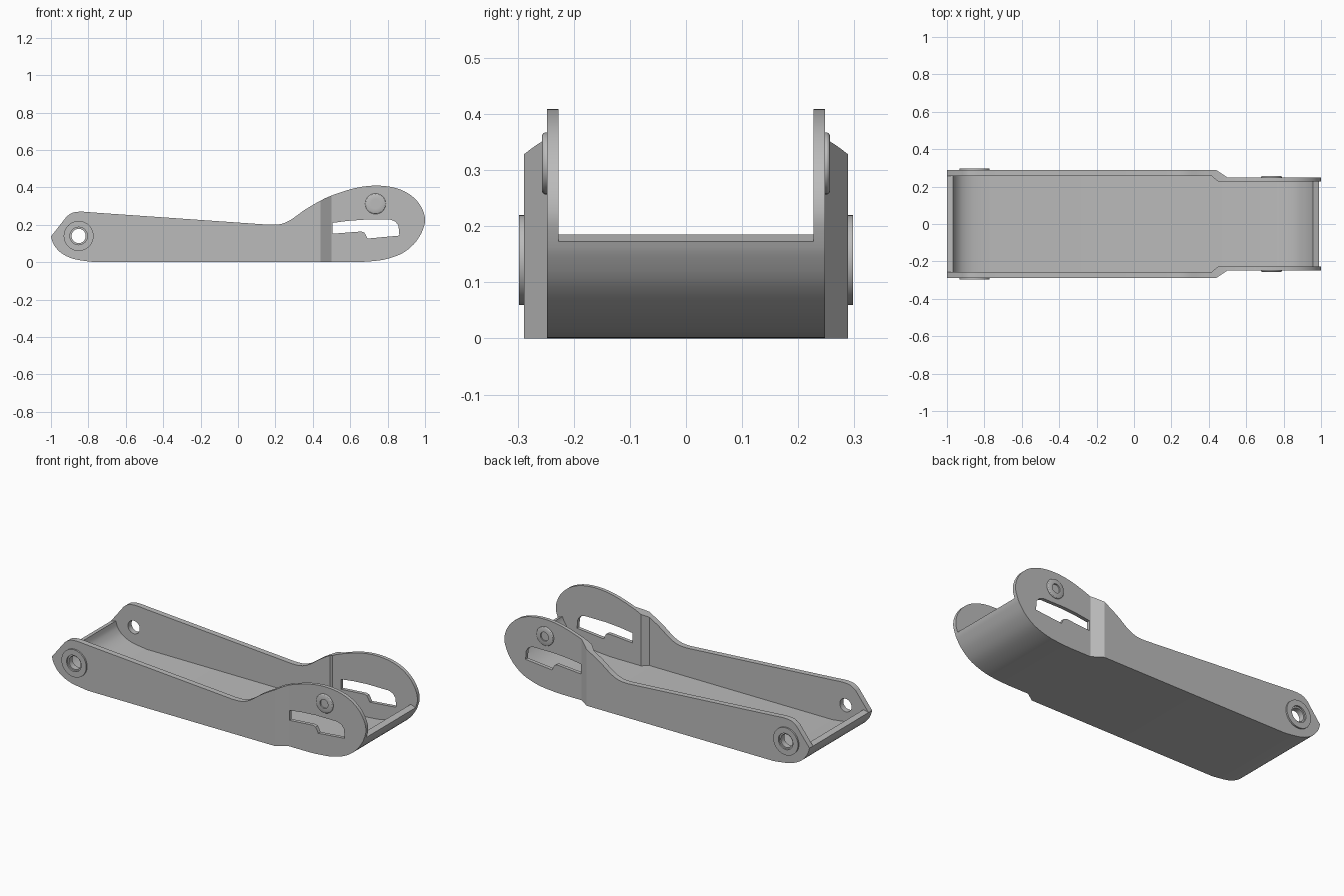
import bpy, bmesh, math
from mathutils import Vector

cube = bpy.data.objects.get("Cube")
if cube:
    bpy.data.objects.remove(cube, do_unlink=True)

grey = bpy.data.materials.new("plain grey")
grey.use_nodes = True
grey.diffuse_color = (0.5, 0.5, 0.5, 1)
grey.node_tree.nodes["Principled BSDF"].inputs["Base Color"].default_value = (0.5, 0.5, 0.5, 1)


def spline(points, steps=4):
    """Smooth run through the points, ends included."""
    p = [Vector(q) for q in points]
    p = [p[0]] + p + [p[-1]]
    out = []
    for a, b, c, d in zip(p, p[1:], p[2:], p[3:]):
        for i in range(steps):
            t = i / steps
            out.append(b + (c - a) * t / 2 + (a * 2 - b * 5 + c * 4 - d) * t**2 / 2
                       + (b * 3 - a - c * 3 + d) * t**3 / 2)
    return out + [p[-1]]


def ramp(x, x0, x1, y0, y1):
    t = min(max((x - x0) / (x1 - x0), 0), 1)
    return y0 + (y1 - y0) * t


# Half widths of the channel, stepping in near the front end
INNER_BEND, OUTER_BEND = (0.415, 0.45), (0.44, 0.5)


def inner(x):
    return ramp(x, *INNER_BEND, 0.256, 0.227)


def outer(x):
    return ramp(x, *OUTER_BEND, 0.289, 0.248)


def finish(bm, name):
    bmesh.ops.recalc_face_normals(bm, faces=bm.faces)
    mesh = bpy.data.meshes.new(name)
    bm.to_mesh(mesh)
    bm.free()
    mesh.materials.append(grey)
    obj = bpy.data.objects.new(name, mesh)
    bpy.context.collection.objects.link(obj)
    return obj


def prism(name, outline, low, high, cuts=()):
    """Extrude an x-z outline between two y functions of x."""
    bm = bmesh.new()
    face = bm.faces.new([bm.verts.new((x, 0, z)) for x, z in outline])
    made = bmesh.ops.extrude_face_region(bm, geom=[face])["geom"]
    for v in made:
        if isinstance(v, bmesh.types.BMVert):
            v.co.y = 1
    for x in cuts:
        bmesh.ops.bisect_plane(bm, geom=bm.verts[:] + bm.edges[:] + bm.faces[:],
                               dist=1e-5, plane_co=(x, 0, 0), plane_no=(1, 0, 0))
    for v in bm.verts:
        v.co.y = high(v.co.x) if v.co.y > 0.5 else low(v.co.x)
    return finish(bm, name)


def lathe(name, section, x, y, z, side, closed, sides=40):
    """Turn a radius/height section about the y axis."""
    bm = bmesh.new()
    rings = []
    for r, h in section:
        rings.append([bm.verts.new((x + r * math.cos(a), side * (y + h), z + r * math.sin(a)))
                      for a in (math.tau * i / sides for i in range(sides))])
    pairs = list(zip(rings, rings[1:]))
    if closed:
        pairs.append((rings[-1], rings[0]))
    else:
        bm.faces.new(rings[0])
        bm.faces.new(rings[-1])
    for a, b in pairs:
        for i in range(sides):
            j = (i + 1) % sides
            bm.faces.new((a[i], a[j], b[j], b[i]))
    return finish(bm, name)


def smooth(obj):
    bpy.ops.object.select_all(action='DESELECT')
    obj.select_set(True)
    bpy.context.view_layer.objects.active = obj
    bpy.ops.object.shade_smooth_by_angle(angle=math.radians(28))


# Outline runs, counterclockwise from the rear tip
bottom = spline([(-1, .137), (-.985, .094), (-.944, .048), (-.874, .016), (-.767, 0)])
bottom += spline([(.62, 0), (.69, .003), (.783, .014), (.874, .045), (.938, .094),
                  (.975, .145), (.988, .173)])
nose = spline([(.988, .173), (1, .217), (.992, .268), (.96, .324), (.906, .370), (.837, .398),
               (.757, .409), (.676, .405), (.596, .388), (.5, .356), (.44, .328), (.356, .279),
               (.28, .225), (.225, .203), (.168, .2)])[1:]
heel = spline([(-.767, .265), (-.837, .27), (-.885, .264), (-.917, .243)])

# Floor with turned-up ends
lining = []
for i, p in enumerate(bottom):
    t = (bottom[min(i + 1, len(bottom) - 1)] - bottom[max(i - 1, 0)]).normalized()
    lining.append(p + Vector((-t.y, t.x)) * 0.033)
bends = INNER_BEND + OUTER_BEND
floor = prism("floor", bottom + lining[::-1], lambda x: -inner(x), inner, INNER_BEND)
parts = [floor]

# Cutters for the pivot hole and the stepped slot
hole = lathe("pivot_hole_cutter", [(.038, -.5), (.038, .5)], -.852, 0, .14, 1, False)
slot_outline = [(.505, .210), (.59, .221), (.676, .227), (.815, .227), (.842, .217), (.858, .195),
                (.863, .142), (.692, .126), (.683, .145), (.675, .158), (.66, .164), (.505, .152)]
slot = prism("slot_cutter", slot_outline, lambda x: -.5, lambda x: .5)

for side, label in ((1, "left"), (-1, "right")):
    # Side wall
    wall = prism(label + "_wall", bottom + nose + heel,
                 lambda x: side * inner(x), lambda x: side * outer(x), bends)
    bpy.context.view_layer.objects.active = wall
    for cutter in (hole, slot):
        mod = wall.modifiers.new("cut", 'BOOLEAN')
        mod.operation, mod.solver, mod.object = 'DIFFERENCE', 'EXACT', cutter
        bpy.ops.object.modifier_apply(modifier=mod.name)
    # Raised washer around the pivot hole
    washer = lathe(label + "_pivot_washer",
                   [(.047, -.002), (.08, -.002), (.08, .009), (.047, .009)],
                   -.852, .289, .14, side, True)
    # Rounded pin head with a shallow recess
    pin = lathe(label + "_pin_head",
                [(.055, -.002), (.055, .004), (.053, .007), (.049, .009),
                 (.026, .009), (.026, .001)],
                .735, .248, .312, side, False)
    parts += [wall, washer, pin]

for cutter in (hole, slot):
    bpy.data.objects.remove(cutter, do_unlink=True)
for part in parts:
    smooth(part)
